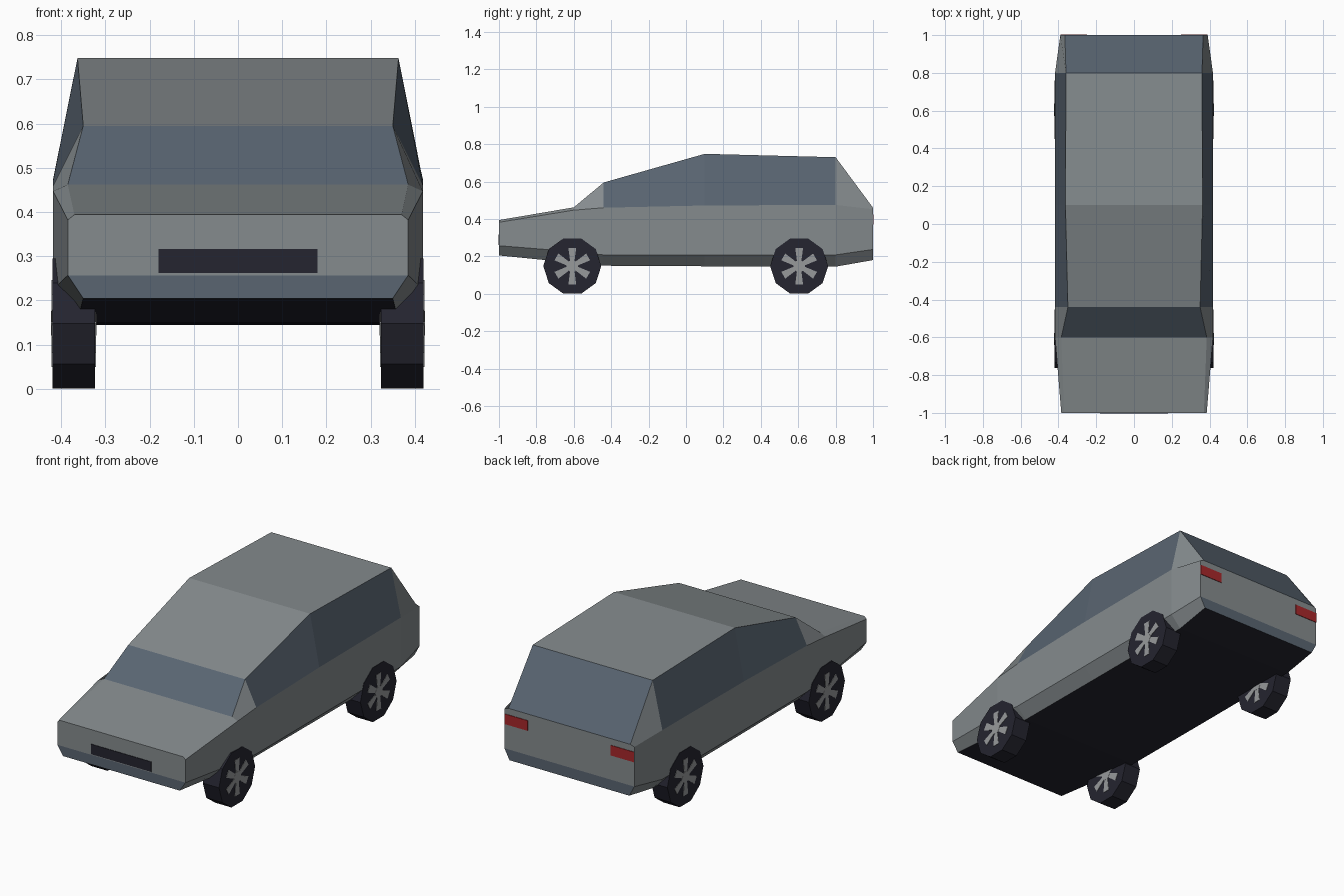
import bpy
import bmesh
from math import sin, cos, radians

cube = bpy.data.objects.get("Cube")
if cube:
    bpy.data.objects.remove(cube, do_unlink=True)


def material(name, rgb):
    m = bpy.data.materials.new(name)
    m.use_nodes = True
    m.diffuse_color = (*rgb, 1)
    bsdf = m.node_tree.nodes["Principled BSDF"]
    bsdf.inputs["Base Color"].default_value = (*rgb, 1)
    bsdf.inputs["Roughness"].default_value = 0.8
    return m


PAINT = material("grey paint", (0.235, 0.26, 0.27))
GLASS = material("blue grey glass", (0.10, 0.13, 0.167))
RUBBER = material("dark rubber", (0.018, 0.018, 0.029))
RIM = material("rim silver", (0.31, 0.32, 0.33))
RED = material("tail light red", (0.39, 0.021, 0.023))


def finish(name, bm, mats):
    bmesh.ops.recalc_face_normals(bm, faces=bm.faces)
    mesh = bpy.data.meshes.new(name)
    bm.to_mesh(mesh)
    bm.free()
    for m in mats:
        mesh.materials.append(m)
    obj = bpy.data.objects.new(name, mesh)
    bpy.context.collection.objects.link(obj)
    return obj


def add_prism(bm, outline, x0, x1):
    """Extrude a (y, z) outline along x."""
    rings = [[bm.verts.new((x, y, z)) for y, z in outline] for x in (x0, x1)]
    n = len(outline)
    for ring in rings:
        bm.faces.new(ring)
    for i in range(n):
        k = (i + 1) % n
        bm.faces.new((rings[0][i], rings[0][k], rings[1][k], rings[1][i]))


def box(name, lo, hi, mat):
    bm = bmesh.new()
    (x0, y0, z0), (x1, y1, z1) = lo, hi
    add_prism(bm, [(y0, z0), (y1, z0), (y1, z1), (y0, z1)], x0, x1)
    return finish(name, bm, [mat])


# Body: half sections (floor, sill, belt, top) lofted from nose to tail
sections = [
    (-1.0, [(0.35, 0.205), (0.385, 0.257), (0.385, 0.382), (0.37, 0.394)]),
    (-0.6, [(0.36, 0.165), (0.418, 0.225), (0.418, 0.447), (0.385, 0.462)]),
    (-0.44, [(0.36, 0.15), (0.418, 0.208), (0.418, 0.46), (0.35, 0.595)]),
    (0.1, [(0.36, 0.147), (0.418, 0.208), (0.418, 0.472), (0.363, 0.748)]),
    (0.8, [(0.36, 0.145), (0.418, 0.208), (0.418, 0.475), (0.36, 0.73)]),
    (1.0, [(0.36, 0.18), (0.39, 0.237), (0.39, 0.452), (0.366, 0.46)]),
]
bm = bmesh.new()
rings = []
for y, half in sections:
    loop = half + [(-x, z) for x, z in reversed(half)]
    rings.append([bm.verts.new((x, y, z)) for x, z in loop])

for i in range(len(rings) - 1):
    for j in range(8):
        k = (j + 1) % 8
        f = bm.faces.new((rings[i][j], rings[i][k], rings[i + 1][k], rings[i + 1][j]))
        side_window = j in (2, 4) and i in (2, 3)
        screen = j == 3 and i in (1, 4)
        if side_window or screen:
            f.material_index = 1
        elif j == 7:
            f.material_index = 2

# Nose and tail panels, with the bumper band along the bottom
for ring in (rings[0], rings[-1]):
    for j in range(3):
        f = bm.faces.new((ring[j], ring[j + 1], ring[6 - j], ring[7 - j]))
        f.material_index = 1 if j == 0 else 0
finish("car_body", bm, [PAINT, GLASS, RUBBER])

# Grille plate
box("grille", (-0.18, -1.003, 0.262), (0.18, -0.998, 0.316), RUBBER)


def polygon(cy, cz, r, n, start=0):
    return [(cy + r * cos(radians(start + a * 360 / n)),
             cz + r * sin(radians(start + a * 360 / n))) for a in range(n)]


def add_spoke(bm, cy, cz, angle, x0, x1):
    """Spoke that widens towards the rim."""
    c, s = cos(radians(angle)), sin(radians(angle))
    shape = [(0.02, -0.011), (0.098, -0.021), (0.098, 0.021), (0.02, 0.011)]
    add_prism(bm, [(cy + r * c - w * s, cz + r * s + w * c) for r, w in shape], x0, x1)


# Tail lights and wheels on both sides
for side, sx in (("left", 1), ("right", -1)):
    xs = sorted((sx * 0.25, sx * 0.389))
    box(side + "_tail_light", (xs[0], 0.998, 0.37), (xs[1], 1.003, 0.425), RED)

    for end, cy in (("front", -0.608), ("rear", 0.605)):
        cz = 0.148
        bm = bmesh.new()
        add_prism(bm, polygon(cy, cz, 0.155, 10), sx * 0.323, sx * 0.42)
        finish(f"{end}_{side}_tyre", bm, [RUBBER])

        bm = bmesh.new()
        inner, outer = sx * 0.321, sx * 0.422
        add_prism(bm, polygon(cy, cz, 0.032, 6), inner - sx * 0.0005, outer + sx * 0.0005)
        for a in range(6):
            add_spoke(bm, cy, cz, 30 + a * 60, inner, outer)
        finish(f"{end}_{side}_wheel_spokes", bm, [RIM])
